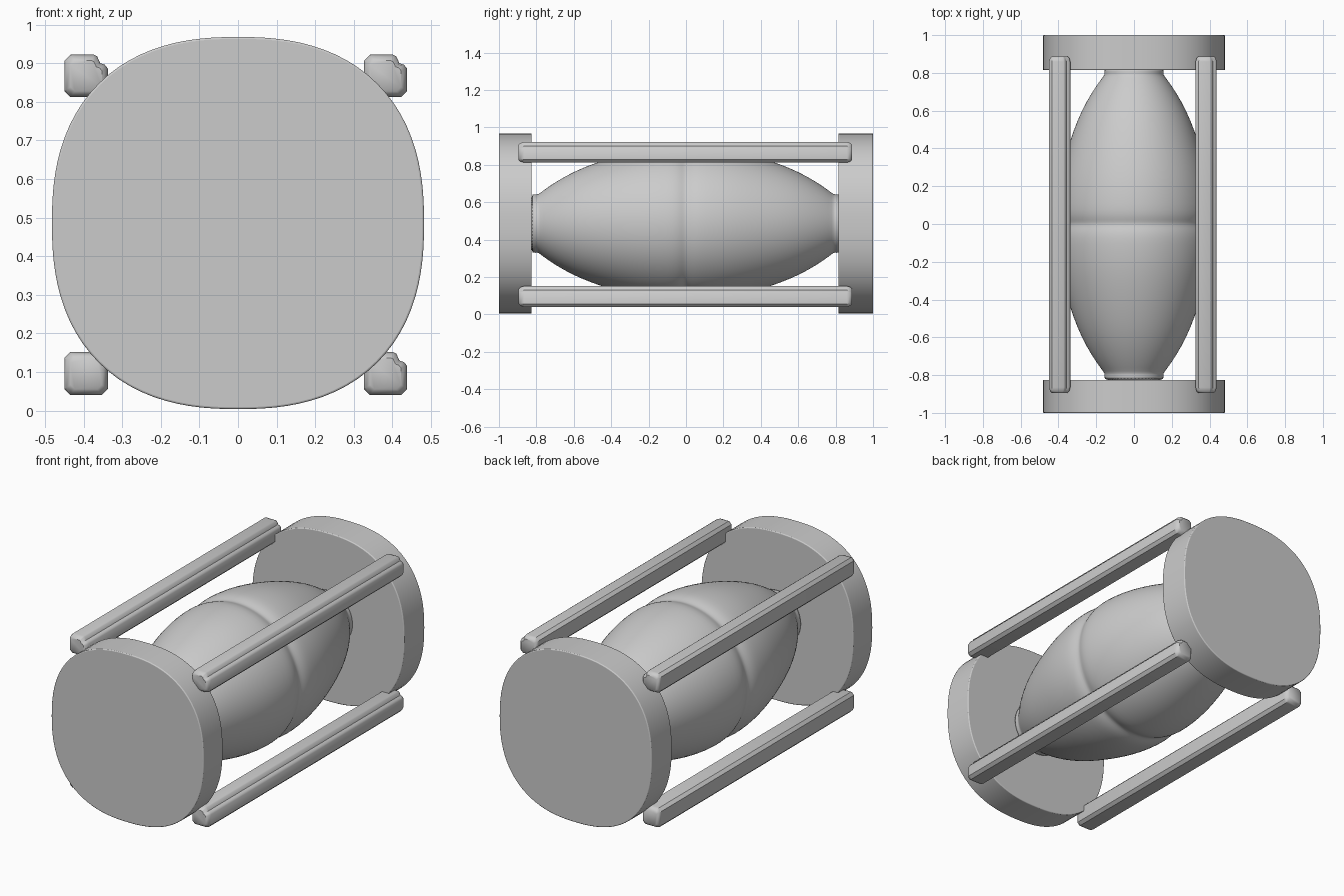
import bpy, bmesh, math

if "Cube" in bpy.data.objects:
    bpy.data.objects.remove(bpy.data.objects["Cube"])

ZC = 0.486  # height of the long axis


def loft(name, rings, bevel=0.0, angle=35):
    """Skin a list of closed point rings and cap both ends."""
    bm = bmesh.new()
    loops = [[bm.verts.new(p) for p in ring] for ring in rings]
    n = len(loops[0])
    for p, q in zip(loops, loops[1:]):
        for i in range(n):
            j = (i + 1) % n
            bm.faces.new((p[i], p[j], q[j], q[i]))
    bm.faces.new(loops[0])
    bm.faces.new(loops[-1])
    bmesh.ops.recalc_face_normals(bm, faces=bm.faces[:])
    mesh = bpy.data.meshes.new(name)
    bm.to_mesh(mesh)
    bm.free()
    obj = bpy.data.objects.new(name, mesh)
    bpy.context.collection.objects.link(obj)
    if bevel:
        mod = obj.modifiers.new("soft_edges", 'BEVEL')
        mod.width = bevel
        mod.segments = 3
        mod.limit_method = 'ANGLE'
        mod.angle_limit = math.radians(40)
    bpy.ops.object.select_all(action='DESELECT')
    obj.select_set(True)
    bpy.context.view_layer.objects.active = obj
    bpy.ops.object.shade_smooth_by_angle(angle=math.radians(angle))
    return obj


def superellipse(y, r, power, n):
    pts = []
    for i in range(n):
        t = 2 * math.pi * i / n
        c, s = math.cos(t), math.sin(t)
        k = r / (abs(c) ** power + abs(s) ** power) ** (1 / power)
        pts.append((k * c, y, ZC + k * s))
    return pts


# End caps: thick rounded-square plates
for name, y0, y1 in (("front_cap", -1.0, -0.825), ("back_cap", 0.815, 1.0)):
    loft(name, [superellipse(y, 0.482, 2.4, 96) for y in (y0, y1)], 0.005)

# Glass body: lathed double bulb with a shallow pinched waist and end collars
half = [(0.835, 0.162), (0.805, 0.156), (0.79, 0.155), (0.77, 0.172),
        (0.70, 0.222), (0.60, 0.278), (0.50, 0.319), (0.40, 0.352),
        (0.30, 0.380), (0.20, 0.400), (0.10, 0.409), (0.05, 0.407),
        (0.02, 0.398)]
profile = [(-y, r) for y, r in half] + [(0, 0.391)] + [(y, r) for y, r in reversed(half)]
body = loft("glass_body", [superellipse(y, r, 2, 48) for y, r in profile], angle=60)
sub = body.modifiers.new("smooth", 'SUBSURF')
sub.levels = sub.render_levels = 1


# Corner rods: chamfered bars with tapered ends, some with a stepped lip on the +x side
def rod(name, x0, x1, z0, z1, lip):
    c = 0.016
    corner = [(x1, z1 - 0.036), (x1 - 0.008, z1 - 0.026), (x1 - 0.02, z1 - 0.022),
              (x1 - 0.028, z1 - 0.004), (x1 - 0.036, z1)]
    if not lip:
        corner = [(x1, z1 - c), (x1 - c, z1)]
    section = [(x0, z0 + c), (x0 + c, z0), (x1 - c, z0), (x1, z0 + c)] + corner + \
              [(x0 + c, z1), (x0, z1 - c)]
    cx, cz = (x0 + x1) / 2, (z0 + z1) / 2
    rings = [[(cx + (x - cx) * k, y, cz + (z - cz) * k) for x, z in section]
             for y, k in ((-0.895, 0.72), (-0.885, 0.9), (-0.865, 1),
                          (0.86, 1), (0.878, 0.9), (0.888, 0.72))]
    loft(name, rings, angle=40)


rod("upper_left_rod", -0.45, -0.337, 0.812, 0.922, True)
rod("upper_right_rod", 0.326, 0.438, 0.812, 0.922, True)
rod("lower_left_rod", -0.45, -0.337, 0.04, 0.152, False)
rod("lower_right_rod", 0.326, 0.438, 0.04, 0.152, True)
